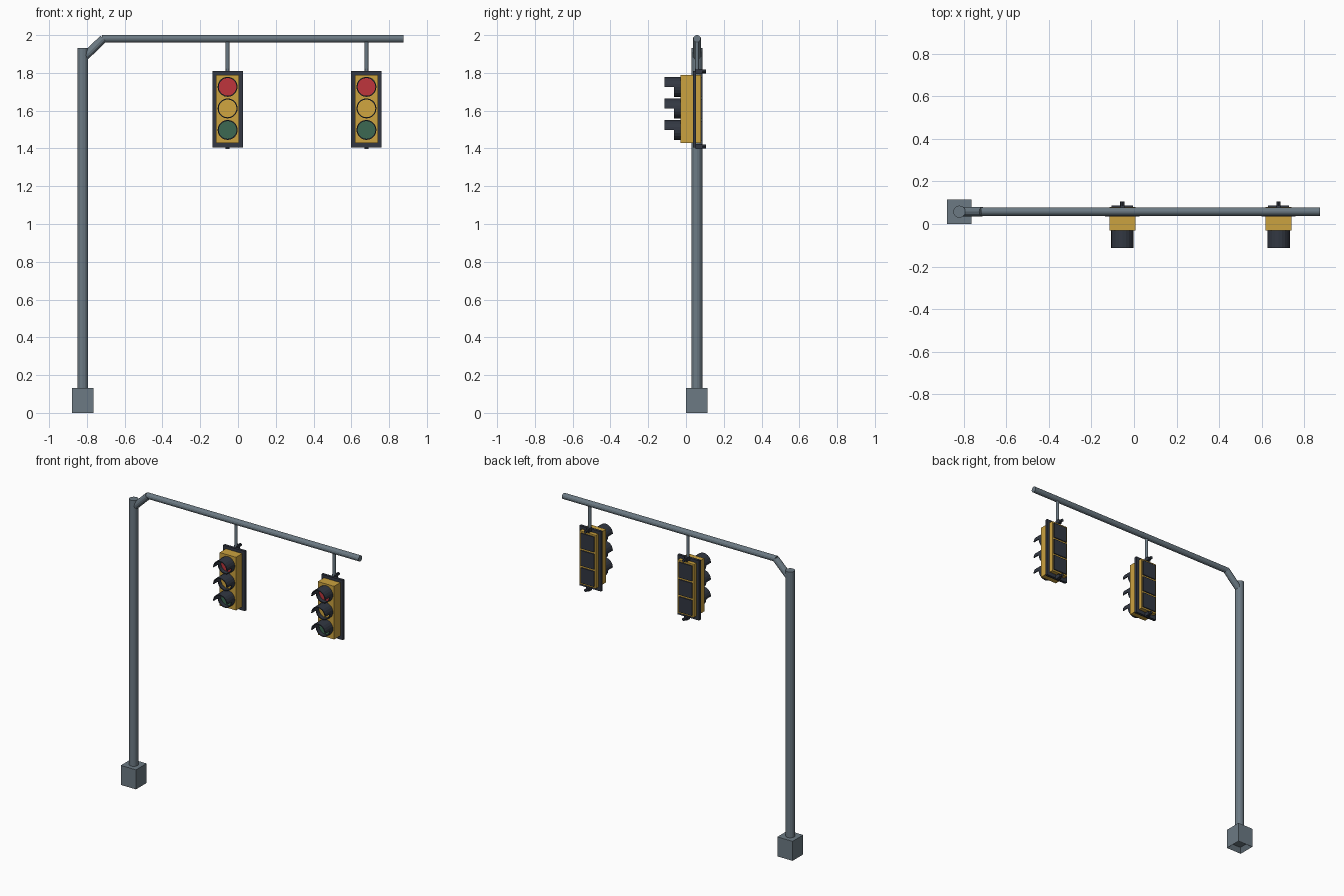
import bpy, bmesh, math
from mathutils import Vector

cube = bpy.data.objects.get("Cube")
if cube:
    bpy.data.objects.remove(cube, do_unlink=True)


def material(name, rgb):
    m = bpy.data.materials.new(name)
    m.use_nodes = True
    m.diffuse_color = (*rgb, 1)
    m.node_tree.nodes["Principled BSDF"].inputs["Base Color"].default_value = (*rgb, 1)
    return m


STEEL = material("steel grey", (0.15, 0.195, 0.23))
DARK = material("dark slate", (0.032, 0.039, 0.055))
YELLOW = material("housing yellow", (0.60, 0.36, 0.05))
RED = material("lens red", (0.52, 0.035, 0.045))
AMBER = material("lens amber", (0.64, 0.38, 0.05))
GREEN = material("lens green", (0.045, 0.14, 0.085))


def finish(name, bm, mat, smooth=False):
    bmesh.ops.recalc_face_normals(bm, faces=bm.faces)
    mesh = bpy.data.meshes.new(name)
    bm.to_mesh(mesh)
    bm.free()
    mesh.materials.append(mat)
    for p in mesh.polygons:
        p.use_smooth = smooth
    obj = bpy.data.objects.new(name, mesh)
    bpy.context.collection.objects.link(obj)
    return obj


def box(name, mat, x, y, z):
    """Box from (min, max) pairs."""
    bm = bmesh.new()
    bmesh.ops.create_cube(bm, size=1)
    for v in bm.verts:
        v.co = [(lo + hi) / 2 + c * (hi - lo) for c, (lo, hi) in zip(v.co, (x, y, z))]
    return finish(name, bm, mat)


def rod(name, mat, a, b, r, sides=12):
    """Straight cylinder between two points."""
    a, b = Vector(a), Vector(b)
    bm = bmesh.new()
    bmesh.ops.create_cone(bm, cap_ends=True, segments=sides, radius1=r, radius2=r,
                          depth=(b - a).length)
    turn = (b - a).to_track_quat('Z', 'Y')
    for v in bm.verts:
        v.co = turn @ v.co + (a + b) / 2
    return finish(name, bm, mat)


def visor(name, x, z, r=0.053, back=-0.028, mid=-0.064, front=-0.113, n=20):
    """Short full tube whose upper half carries on forward as a hood."""
    bm = bmesh.new()

    def ring(y):
        return [bm.verts.new((x + r * math.cos(2 * math.pi * i / n), y,
                              z + r * math.sin(2 * math.pi * i / n))) for i in range(n)]
    rings = [ring(back), ring(mid), ring(front)]
    for k in range(2):
        for i in range(n if k == 0 else n // 2):
            j = (i + 1) % n
            bm.faces.new((rings[k][i], rings[k][j], rings[k + 1][j], rings[k + 1][i]))
    bmesh.ops.delete(bm, geom=[v for v in bm.verts if not v.link_faces], context='VERTS')
    obj = finish(name, bm, DARK)
    # Make sure the wall always thickens towards the tube axis
    face = obj.data.polygons[0]
    outward = face.normal.dot(face.center - Vector((x, face.center.y, z))) > 0
    wall = obj.modifiers.new("wall", 'SOLIDIFY')
    wall.thickness = 0.006
    wall.offset = -1 if outward else 1
    return obj


# Mast: footing block with a recessed underside, pole, brace and arm
PX, PY, ARM_Z = -0.822, 0.058, 1.981
bm = bmesh.new()
bmesh.ops.create_cube(bm, size=1)
for v in bm.verts:
    v.co = (PX + v.co.x * 0.114, PY + v.co.y * 0.114, 0.066 + v.co.z * 0.132)
under = [f for f in bm.faces if f.normal.z < -0.9]
bmesh.ops.inset_region(bm, faces=under, thickness=0.028)
for v in under[0].verts:
    v.co.z += 0.03
finish("footing", bm, STEEL)
rod("pole", STEEL, (PX, PY, 0.12), (PX, PY, 1.932), 0.029)
rod("brace", STEEL, (PX + 0.01, PY, 1.885), (-0.713, PY, ARM_Z), 0.022)
rod("arm", STEEL, (-0.72, PY, ARM_Z), (0.876, PY, ARM_Z), 0.0195)


def signal(side, x):
    def span(w):
        return (x - w / 2, x + w / 2)

    # Hanger and housing
    rod(side + "_hanger", STEEL, (x, PY, 1.80), (x, PY, ARM_Z), 0.01)
    box(side + "_housing", YELLOW, span(0.122), (-0.03, 0.036), (1.43, 1.79))
    box(side + "_backplate", DARK, span(0.162), (0.036, 0.054), (1.405, 1.81))
    box(side + "_rear_body", YELLOW, span(0.122), (0.054, 0.08), (1.43, 1.79))
    # Clamps above and below the housing
    for end, z in (("top", 1.808), ("bottom", 1.41)):
        box(f"{side}_{end}_clamp", DARK, span(0.022), (0.05, 0.085), (z - 0.013, z + 0.013))
        rod(f"{side}_{end}_bolt", DARK, (x, 0.08, z), (x, 0.107, z), 0.01, 8)
    # Three lamps with a hood in front and a door behind
    for i, (colour, mat) in enumerate((("red", RED), ("amber", AMBER), ("green", GREEN))):
        z = 1.726 - i * 0.114
        rod(f"{side}_{colour}_lens", mat, (x, -0.02, z), (x, -0.037, z), 0.048, 24)
        visor(f"{side}_{colour}_visor", x, z)
        box(f"{side}_{colour}_door", DARK, span(0.1), (0.078, 0.087),
            (1.61 - (i - 1) * 0.117 - 0.052, 1.61 - (i - 1) * 0.117 + 0.052))


signal("inner_signal", -0.055)
signal("outer_signal", 0.68)
